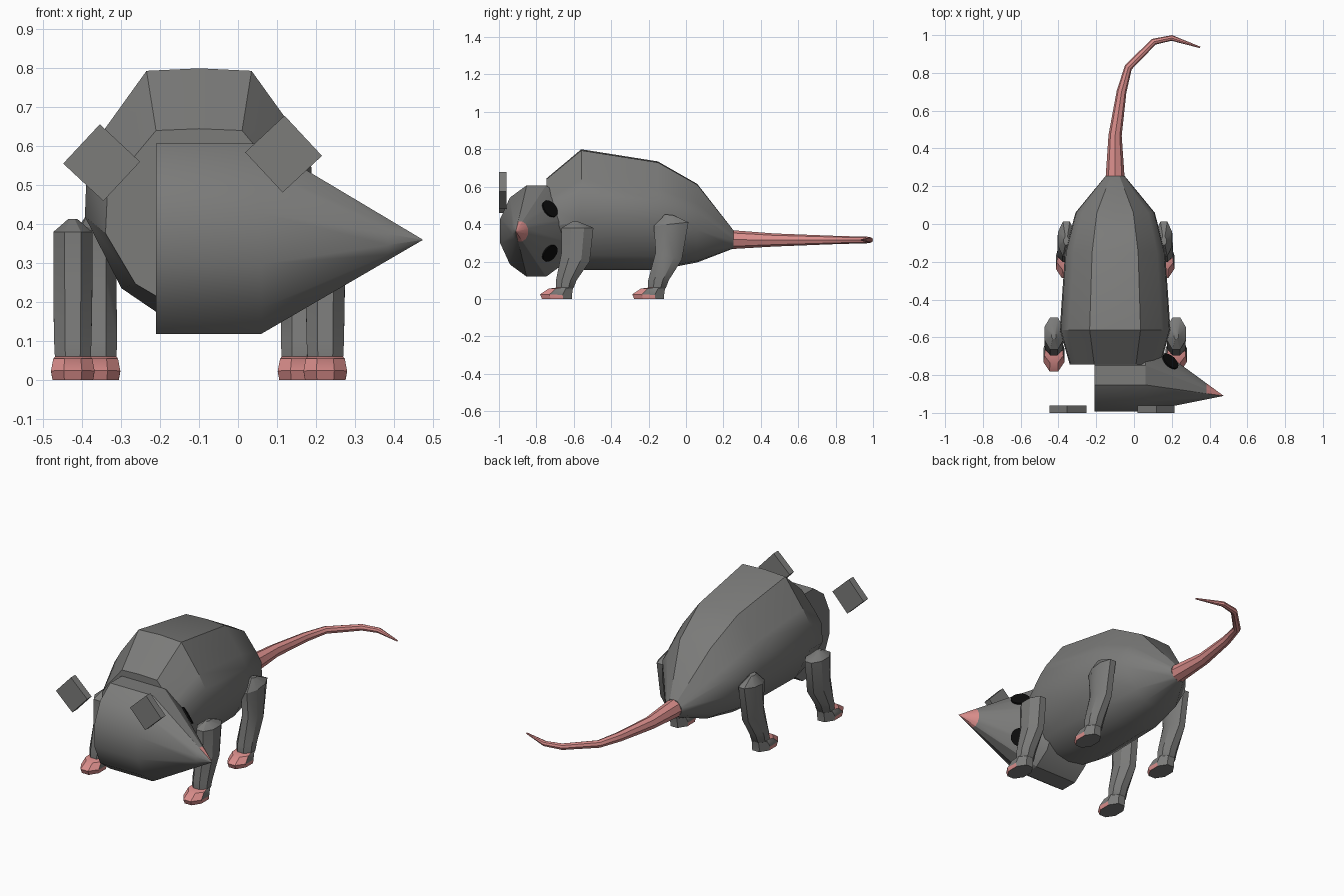
import bpy, bmesh, math
from mathutils import Vector, Matrix

if "Cube" in bpy.data.objects:
    bpy.data.objects.remove(bpy.data.objects["Cube"])


def material(name, rgb):
    m = bpy.data.materials.new(name)
    m.diffuse_color = (*rgb, 1)
    m.use_nodes = True
    m.node_tree.nodes["Principled BSDF"].inputs["Base Color"].default_value = m.diffuse_color
    return m


GREY = material("grey fur", (0.2, 0.2, 0.195))
PINK = material("pink skin", (0.7, 0.27, 0.26))
BLACK = material("black eye", (0.004, 0.004, 0.004))
CX = -0.1  # middle of the body


def finish(name, bm, mats, rule=None, angle=30):
    bmesh.ops.recalc_face_normals(bm, faces=bm.faces)
    if rule:
        for f in bm.faces:
            f.material_index = 1 if rule(f.calc_center_median()) else 0
    me = bpy.data.meshes.new(name)
    bm.to_mesh(me)
    bm.free()
    for m in mats:
        me.materials.append(m)
    ob = bpy.data.objects.new(name, me)
    bpy.context.collection.objects.link(ob)
    bpy.ops.object.select_all(action='DESELECT')
    ob.select_set(True)
    bpy.context.view_layer.objects.active = ob
    bpy.ops.object.shade_smooth_by_angle(angle=math.radians(angle))
    return ob


def loft(name, rings, mats, rule=None, angle=30):
    """Skin a list of equal-length rings and close both ends."""
    bm = bmesh.new()
    vs = [[bm.verts.new(p) for p in r] for r in rings]
    n = len(vs[0])
    for a, b in zip(vs, vs[1:]):
        for i in range(n):
            j = (i + 1) % n
            bm.faces.new((a[i], a[j], b[j], b[i]))
    bm.faces.new(vs[0])
    bm.faces.new(vs[-1])
    return finish(name, bm, mats, rule, angle)


# Body: one half cross-section (width, height fraction) scaled along y
half = [(0.46, 0.99), (0.84, 0.75), (0.98, 0.64), (1.0, 0.41), (0.68, 0.125), (0.34, 0.02)]
section = [(0, 1)] + half + [(0, 0)] + [(-w, h) for w, h in reversed(half)]
stations = [  # y, half width, bottom, top
    (-0.745, 0.24, 0.19, 0.645), (-0.56, 0.293, 0.155, 0.80), (-0.15, 0.265, 0.155, 0.735),
    (0.06, 0.21, 0.195, 0.615), (0.255, 0.05, 0.27, 0.365)]
loft("body", [[(CX + w * u, y, b + (t - b) * h) for u, h in section]
              for y, w, b, t in stations], [GREY])

# Head: a cone lying along x with its snout tip at +x
TIP = Vector((0.475, -0.91, 0.36))


def head_ring(x):
    t = min(1, (TIP.x - x) / (TIP.x - 0.06))
    ring = []
    for i in range(12):
        a = math.radians(15 + 30 * i)
        y, z = -0.8 + 0.2 * math.cos(a), 0.363 + 0.253 * math.sin(a)
        ring.append((x, TIP.y + (y - TIP.y) * t, TIP.z + (z - TIP.z) * t))
    return ring


loft("head", [head_ring(x) for x in (-0.21, 0.06, 0.385, 0.474)], [GREY, PINK],
     lambda c: c.x > 0.386 and c.y > -0.905)

# Eyes: thin discs resting on the snout
for side, name in ((1, "upper_eye"), (-1, "lower_eye")):
    centre = Vector((0.19, -0.73, 0.363 + side * 0.117))
    normal = Vector((0.62, 0.62, side * 0.48)).normalized()
    # surface tangents taken from the cone: one runs to the tip, one around it
    along = (TIP - centre).normalized()
    around = Vector((0, 0.55, -0.7 * side))
    n = along.cross(around).normalized()
    if n.dot(normal) < 0:
        n = -n
    around = n.cross(along)
    frame = Matrix((along, around, n)).transposed().to_4x4()
    frame.translation = centre + n * 0.004
    bm = bmesh.new()
    bmesh.ops.create_cone(bm, cap_ends=True, segments=20, radius1=0.05, radius2=0.05,
                          depth=0.009, matrix=frame @ Matrix.Diagonal((1, 1.0, 1, 1)))
    finish(name, bm, [BLACK])

# Ears: square plates turned on a corner
for name, x, z, turn in (("left_ear", -0.35, 0.558, 43), ("right_ear", 0.117, 0.58, 47)):
    bm = bmesh.new()
    bmesh.ops.create_cube(bm, size=1, matrix=Matrix.Translation((x, -0.98, z))
                          @ Matrix.Rotation(math.radians(turn), 4, 'Y')
                          @ Matrix.Diagonal((0.141, 0.04, 0.138, 1)))
    finish(name, bm, [GREY])


# Legs: octagonal rings given as front y, back y, front z, back z, half width
def leg(name, x, y0, rings):
    out = []
    for f, b, zf, zb, w in rings:
        ring = []
        for i in range(8):
            a = math.radians(22.5 + 45 * i)
            c = math.cos(a) / math.cos(math.radians(22.5))
            s = math.sin(a) / math.cos(math.radians(22.5))
            k = (c + 1) / 2
            ring.append((x + w * s, y0 + f + (b - f) * k, zf + (zb - zf) * k))
        out.append(ring)
    loft(name, out, [GREY, PINK], lambda c: c.z < 0.06 and c.z > 0.002 and c.y < y0 - 0.085)


foot = [(-0.165, -0.005, 0.0, 0.0, 0.052), (-0.175, -0.005, 0.025, 0.02, 0.056),
        (-0.13, 0.0, 0.055, 0.055, 0.05), (-0.09, 0.005, 0.06, 0.06, 0.046),
        (-0.09, 0.02, 0.1, 0.1, 0.048)]
front = foot + [(-0.06, 0.09, 0.25, 0.2, 0.05), (-0.06, 0.11, 0.38, 0.38, 0.05),
                (-0.005, 0.03, 0.413, 0.413, 0.012)]
back = foot + [(-0.05, 0.09, 0.25, 0.21, 0.046), (-0.06, 0.125, 0.39, 0.41, 0.044),
               (0.0, 0.045, 0.452, 0.447, 0.014)]
for side, label in ((-1, "left"), (1, "right")):
    leg("front_leg_" + label, CX + side * 0.324, -0.605, front)
    leg("hind_leg_" + label, CX + side * 0.258, -0.112, back)

# Tail: tapering tube that hooks towards +x
path = [(-0.1, 0.25, 0.317, 0.05), (-0.1, 0.47, 0.315, 0.035), (-0.066, 0.70, 0.315, 0.026),
        (-0.03, 0.83, 0.315, 0.021), (0.105, 0.965, 0.315, 0.018), (0.2, 0.985, 0.315, 0.015),
        (0.35, 0.935, 0.315, 0.004)]
rings = []
for i, (x, y, z, r) in enumerate(path):
    p, q = path[max(i - 1, 0)], path[min(i + 1, len(path) - 1)]
    d = Vector((q[0] - p[0], q[1] - p[1], 0)).normalized()
    across = Vector((d.y, -d.x, 0))
    rings.append([Vector((x, y, z)) + across * r * math.cos(a) + Vector((0, 0, r * math.sin(a)))
                  for a in (k * math.pi / 4 for k in range(8))])
loft("tail", rings, [PINK])
